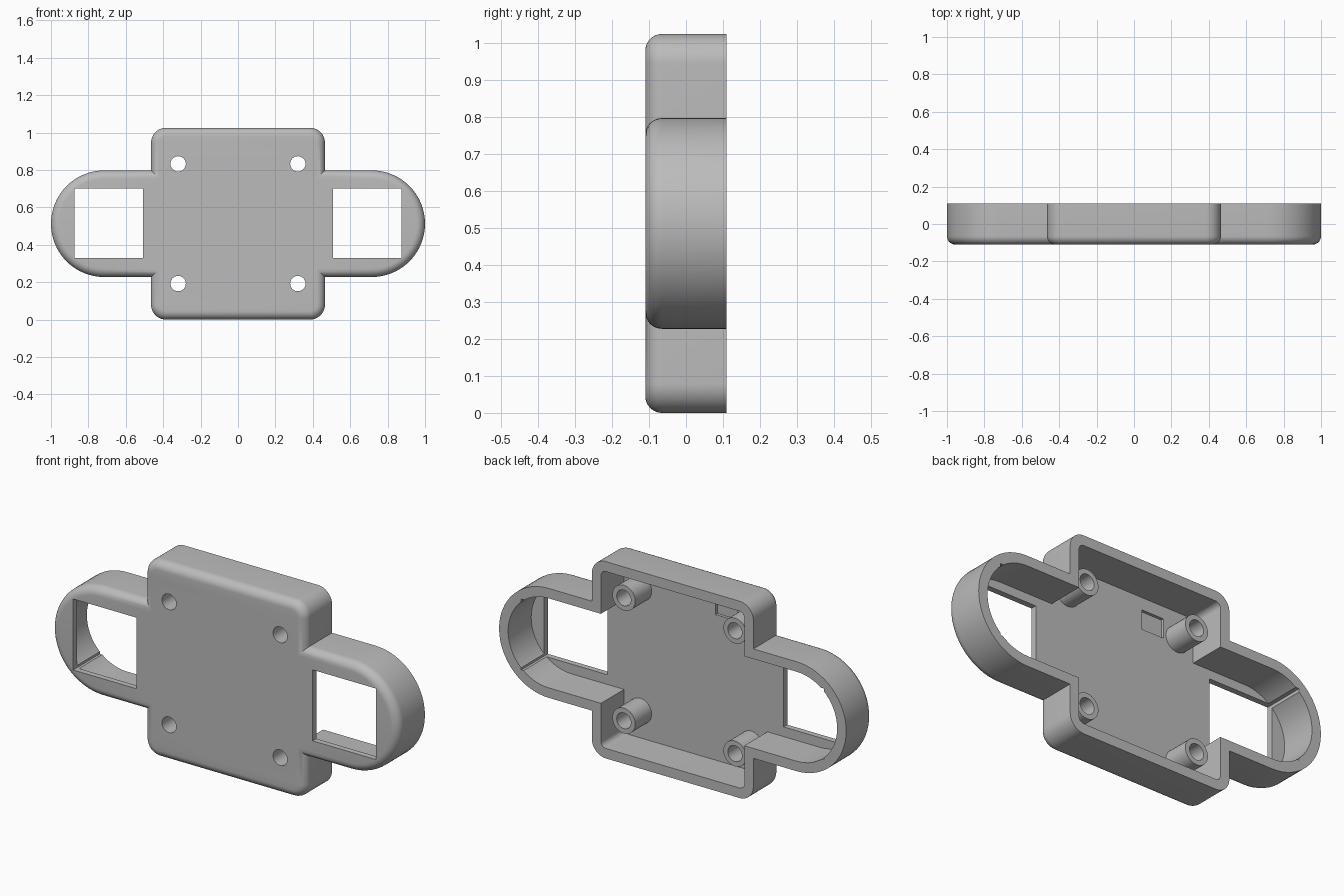
import bpy, bmesh, math

if "Cube" in bpy.data.objects:
    bpy.data.objects.remove(bpy.data.objects["Cube"], do_unlink=True)

FRONT, BACK, FLOOR = -0.11, 0.11, -0.08   # depth of outer face, rim and inner floor
MID = 0.5125                              # height of the centre line
WALL, FILLET = 0.052, 0.045
SIDES = [(1, 1), (-1, 1), (-1, -1), (1, -1)]

grey = bpy.data.materials.new("plain grey")
grey.use_nodes = True
grey.diffuse_color = (0.5, 0.5, 0.5, 1)
grey.node_tree.nodes["Principled BSDF"].inputs["Base Color"].default_value = (0.5, 0.5, 0.5, 1)


def outline(hx, hz, r, inset=0, segs=16):
    """Rounded rectangle around the centre line, shrunk by inset."""
    pts = []
    for q, (sx, sz) in enumerate(SIDES):
        for i in range(segs + 1):
            a = (q + i / segs) * math.pi / 2
            # the overlap point of a full half-round end is skipped
            if i == 0 and hz == r and q in (1, 3) is False:
                continue
            pts.append((sx * (hx - r) + (r - inset) * math.cos(a),
                        sz * (hz - r) + (r - inset) * math.sin(a)))
    return pts


def loft(name, rings):
    """Solid through a list of (y, outline) sections."""
    bm = bmesh.new()
    loops = [[bm.verts.new((x, y, MID + z)) for x, z in pts] for y, pts in rings]
    n = len(loops[0])
    for a, b in zip(loops, loops[1:]):
        for i in range(n):
            j = (i + 1) % n
            bm.faces.new((a[i], a[j], b[j], b[i]))
    bm.faces.new(loops[0])
    bm.faces.new(loops[-1])
    bmesh.ops.remove_doubles(bm, verts=bm.verts, dist=1e-5)
    bmesh.ops.recalc_face_normals(bm, faces=bm.faces)
    me = bpy.data.meshes.new(name)
    bm.to_mesh(me)
    bm.free()
    me.materials.append(grey)
    ob = bpy.data.objects.new(name, me)
    bpy.context.collection.objects.link(ob)
    return ob


def shell(name, hx, hz, r):
    """Outer solid with a rounded front edge."""
    rings = []
    for i in range(9):
        t = i / 8 * math.pi / 2
        rings.append((FRONT + FILLET * (1 - math.sin(t)), outline(hx, hz, r, FILLET * (1 - math.cos(t)))))
    return loft(name, [(BACK, outline(hx, hz, r))] + rings)


def prism(name, pts, y0, y1):
    return loft(name, [(y0, pts), (y1, pts)])


def box(name, x0, x1, z0, z1, y0, y1):
    return prism(name, [(x0, z0 - MID), (x1, z0 - MID), (x1, z1 - MID), (x0, z1 - MID)], y0, y1)


def circle(cx, cz, r, n=32):
    return [(cx + r * math.cos(i * math.tau / n), cz + r * math.sin(i * math.tau / n)) for i in range(n)]


def combine(target, other, operation):
    mod = target.modifiers.new(operation, "BOOLEAN")
    mod.operation, mod.solver, mod.object = operation, "EXACT", other
    bpy.context.view_layer.objects.active = target
    bpy.ops.object.modifier_apply(modifier=mod.name)
    bpy.data.objects.remove(other, do_unlink=True)


# Outer shape: square centre body with a long round-ended bar across it
BODY, BAR = (0.465, 0.5125, 0.08), (1.0, 0.285, 0.285)
housing = shell("housing", *BODY)
combine(housing, shell("round_ends", *BAR), "UNION")

# Hollow interior, open at the back
for hx, hz, r in (BODY, BAR):
    combine(housing, prism("cavity", outline(hx, hz, r, WALL), FLOOR, BACK + 0.1), "DIFFERENCE")

# Square windows in both round ends
for s in (1, -1):
    x0, x1 = sorted((s * 0.507, s * 0.873))
    combine(housing, box("window", x0, x1, 0.33, 0.70, -0.3, 0.3), "DIFFERENCE")

# Four screw posts with holes through the front
for sx, sz in SIDES:
    combine(housing, prism("screw_post", circle(sx * 0.32, sz * 0.32, 0.066), FLOOR - 0.012, 0.055), "UNION")
    combine(housing, prism("screw_hole", circle(sx * 0.32, sz * 0.32, 0.041), -0.3, 0.3), "DIFFERENCE")

# Shallow pocket in the inner floor
combine(housing, box("pocket", -0.24, -0.115, 0.81, 0.91, FLOOR - 0.015, FLOOR + 0.02), "DIFFERENCE")

# Smooth curves, sharp edges
bpy.ops.object.select_all(action="DESELECT")
housing.select_set(True)
bpy.context.view_layer.objects.active = housing
bpy.ops.object.shade_smooth_by_angle(angle=math.radians(30))
